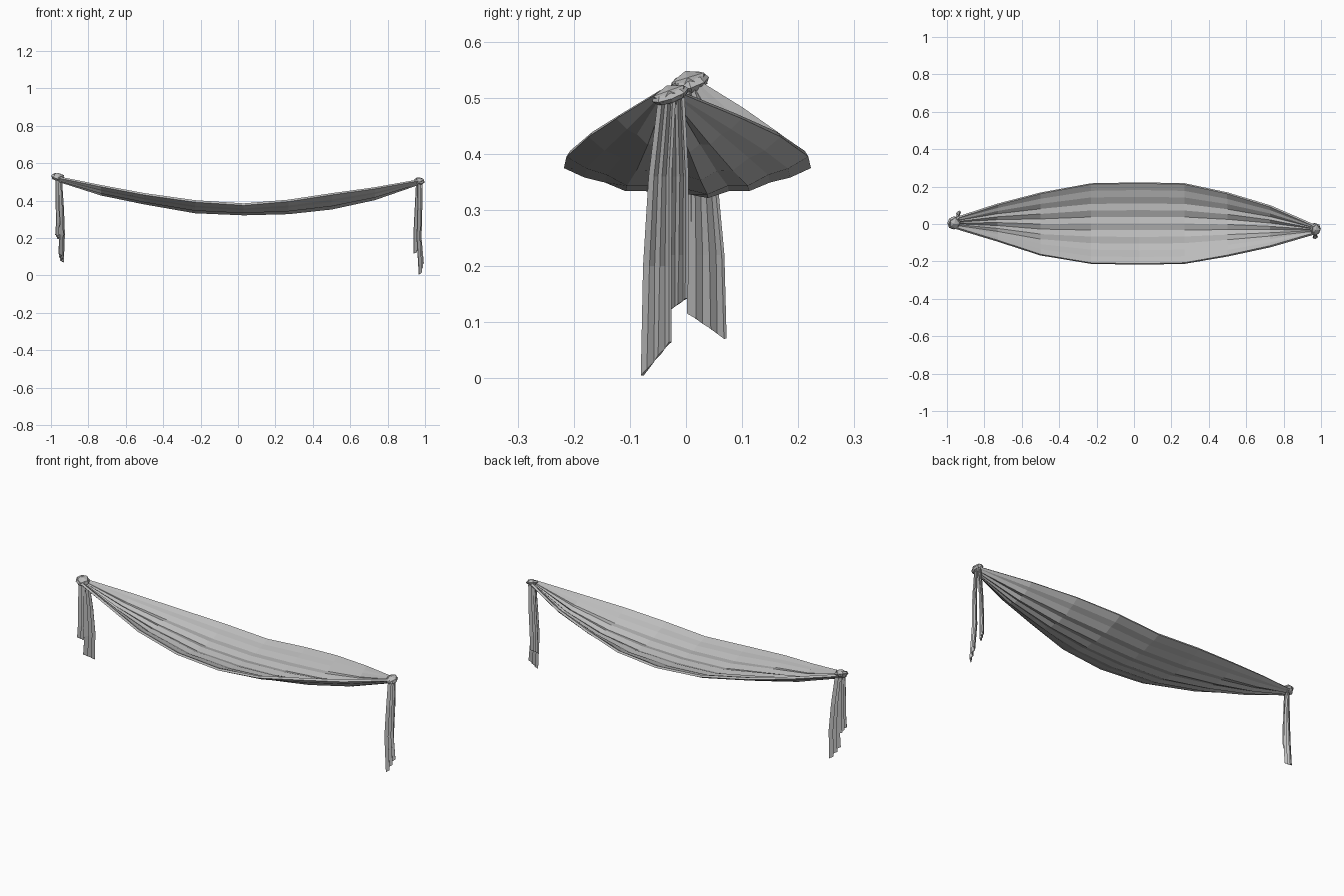
import bpy, bmesh, math
from mathutils import Vector, Matrix

cube = bpy.data.objects.get("Cube")
if cube:
    bpy.data.objects.remove(cube)

cloth = bpy.data.materials.new("grey_cloth")
cloth.use_nodes = True
GREY = (0.5, 0.5, 0.5, 1)
cloth.diffuse_color = GREY
cloth.node_tree.nodes["Principled BSDF"].inputs["Base Color"].default_value = GREY


def finish(name, bm):
    bmesh.ops.recalc_face_normals(bm, faces=bm.faces)
    mesh = bpy.data.meshes.new(name)
    bm.to_mesh(mesh)
    bm.free()
    mesh.materials.append(cloth)
    ob = bpy.data.objects.new(name, mesh)
    bpy.context.collection.objects.link(ob)
    return ob


def loft(name, rows, thickness):
    """Skin rows of points into a flat-faced sheet with thickness."""
    bm = bmesh.new()
    grid = [[bm.verts.new(p) for p in row] for row in rows]
    for a, b in zip(grid, grid[1:]):
        for i in range(len(a) - 1):
            bm.faces.new((a[i], b[i], b[i + 1], a[i + 1]))
    ob = finish(name, bm)
    mod = ob.modifiers.new("thickness", "SOLIDIFY")
    mod.thickness = thickness
    mod.offset = 0
    return ob


# Hanging canopy: x, back edge y, front edge y, rim z, bottom z
stations = [
    (-.96, .03, -.02, .525, .51), (-.73, .105, -.09, .478, .437),
    (-.5, .165, -.165, .435, .39), (-.23, .215, -.21, .397, .342),
    (.03, .22, -.215, .38, .33), (.27, .215, -.21, .4, .337),
    (.5, .165, -.17, .435, .362), (.73, .095, -.12, .467, .412),
    (.97, -.01, -.05, .51, .495),
]
FOLDS = 12
rows = []
for x, back, front, rim, low in stations:
    row = []
    for i in range(FOLDS + 1):
        v = 2 * i / FOLDS - 1
        y = (back + front) / 2 + v * (back - front) / 2
        pleat = (.004 + .007 * abs(x) * (1 - abs(x))) * (-1) ** i
        row.append((x, y, rim - (rim - low) * (1 - v * v) + pleat * (1 - v * v)))
    rows.append(row)
loft("canopy", rows, .012)


# Knots: a lumpy core with a wrapped band around it
def knot(name, centre, size, tilt):
    bm = bmesh.new()
    bmesh.ops.create_icosphere(bm, subdivisions=1, radius=1)
    bmesh.ops.scale(bm, vec=size, verts=bm.verts)
    bmesh.ops.rotate(bm, matrix=Matrix.Rotation(tilt, 3, 'X'), verts=bm.verts)
    bmesh.ops.translate(bm, vec=centre, verts=bm.verts)
    finish(name + "_core", bm)
    bm = bmesh.new()
    rings = []
    for i in range(8):
        a = math.tau * i / 8
        ring = []
        for j in range(5):
            b = math.tau * j / 5
            r = .72 + .3 * math.cos(b)
            ring.append(bm.verts.new((size[0] * r * math.cos(a), size[1] * r * math.sin(a),
                                      size[2] * .5 * math.sin(b))))
        rings.append(ring)
    for i in range(8):
        for j in range(5):
            p, q = rings[i], rings[(i + 1) % 8]
            bm.faces.new((p[j], q[j], q[(j + 1) % 5], p[(j + 1) % 5]))
    turn = Matrix.Rotation(tilt, 3, 'X') @ Matrix.Rotation(.25, 3, 'Y')
    bmesh.ops.rotate(bm, matrix=turn, verts=bm.verts)
    bmesh.ops.translate(bm, vec=centre, verts=bm.verts)
    finish(name + "_band", bm)


knot("right_knot", Vector((-.963, .006, .526)), (.036, .036, .023), .3)
knot("left_knot", Vector((.97, -.028, .505)), (.029, .034, .018), .35)


# Pleated tails: path of (x, y, z, width), slanted hem
def tail(name, path, depth, hem):
    rows = []
    for k, (x, y, z, w) in enumerate(path):
        row = []
        for i in range(6):
            t = i / 5 - .5
            fold = depth * (1 if i % 2 else -1)
            drop = hem * t if k == len(path) - 1 else 0
            row.append((x + fold + t * .012, y + t * w, z + drop))
        rows.append(row)
    loft(name, rows, .006)


tail("left_long_tail", [(.972, -.034, .5, .026), (.972, -.046, .36, .036),
                        (.968, -.051, .2, .046), (.98, -.053, .035, .05)], .006, .06)
tail("left_short_tail", [(.965, -.017, .5, .024), (.958, -.014, .36, .032),
                         (.951, -.016, .22, .036), (.951, -.017, .13, .036)], .006, .025)
tail("right_long_tail", [(-.955, .018, .51, .03), (-.945, .03, .36, .046),
                         (-.94, .036, .22, .06), (-.946, .037, .093, .066)], .007, -.045)
tail("right_short_tail", [(-.963, .0, .51, .024), (-.962, -.004, .4, .03),
                          (-.96, -.006, .28, .036), (-.964, -.007, .205, .036)], .006, -.025)
